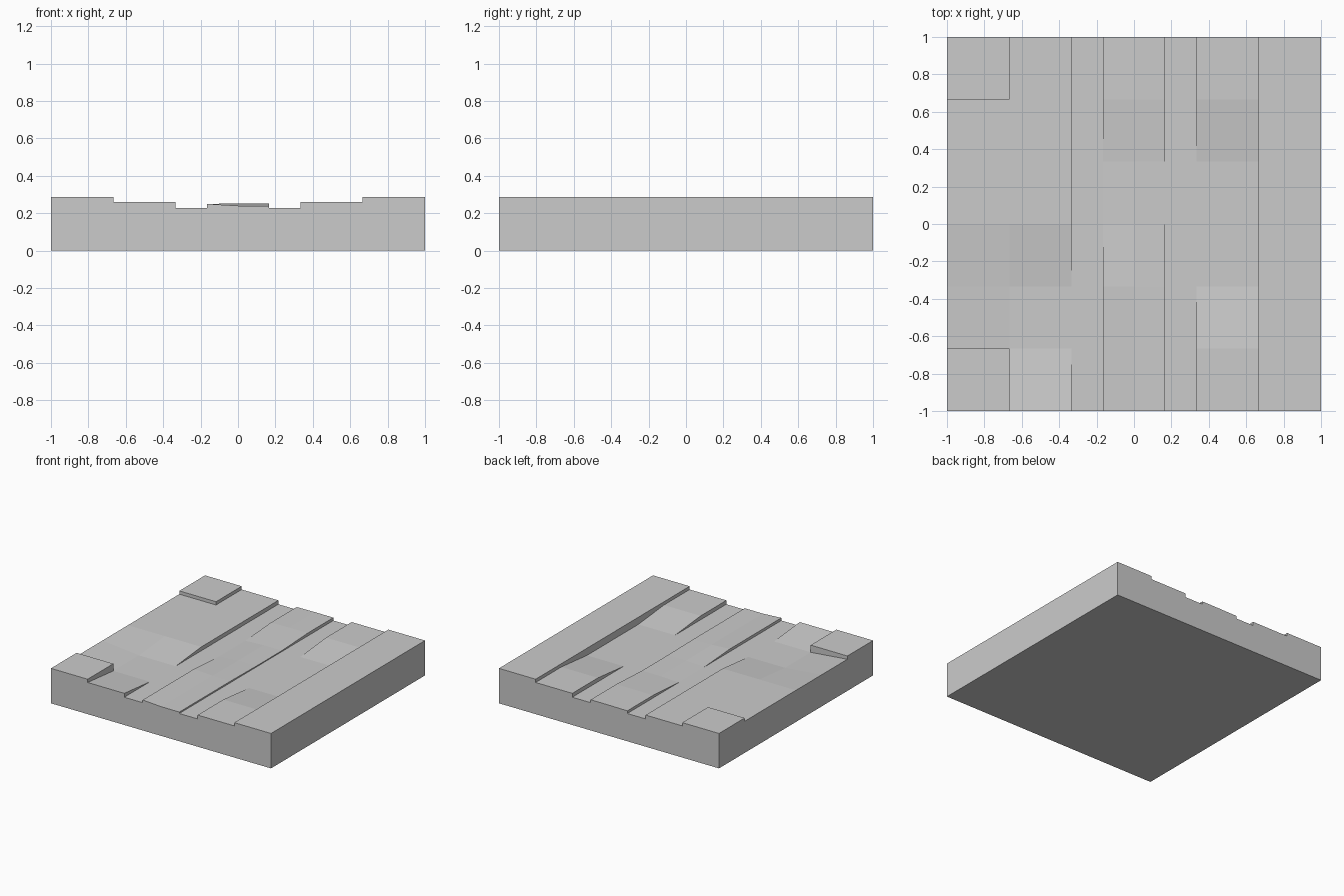
import bpy, bmesh

if "Cube" in bpy.data.objects:
    bpy.data.objects.remove(bpy.data.objects["Cube"])

# Grid lines of the ground tile
T = 1 / 3
XS = [-1, -2*T, -T, -T/2, 0, T/2, T, 2*T, 1]
YS = [-1, -2*T, -T, 0, T, 2*T, 1]
TOP, PATH, RUT = 0.287, 0.26, 0.228

# Height profiles along y for the uneven strips
LEFT = [PATH, RUT, RUT, PATH, PATH, PATH, PATH]
RIGHT = [PATH, PATH, RUT, RUT, RUT, PATH, PATH]
MID_L = [0.25, 0.25, 0.25, RUT, RUT, 0.25, 0.25]
MID_R = [0.24, 0.24, 0.24, 0.236, 0.236, 0.252, 0.252]
FLAT, DIRT, LOW = [TOP]*7, [PATH]*7, [RUT]*7

# Each column of cells: profile on its left and right side
COLUMNS = [(DIRT, LEFT), (LEFT, LEFT), (LOW, LOW), (MID_L, MID_R),
           (MID_R, MID_R), (LOW, LOW), (RIGHT, RIGHT), (FLAT, FLAT)]
NX, NY = len(COLUMNS), len(YS) - 1


def height(i, j, a, b):
    """Height of corner (a, b) of cell (i, j); zero outside the tile."""
    if not (0 <= i < NX and 0 <= j < NY):
        return 0
    if i == 0 and j in (0, NY - 1):      # raised corner blocks
        return TOP
    return COLUMNS[i][a][j + b]


bm = bmesh.new()


def face(*points):
    bm.faces.new([bm.verts.new(p) for p in points])


def wall(p, q, h1, h2):
    """Vertical step between two neighbouring cells."""
    if abs(h1[0] - h2[0]) + abs(h1[1] - h2[1]) > 1e-5:
        face((*p, h1[0]), (*q, h1[1]), (*q, h2[1]), (*p, h2[0]))


# Top surface and underside
for i in range(NX):
    for j in range(NY):
        ring = [(0, 0), (1, 0), (1, 1), (0, 1)]
        face(*[(XS[i+a], YS[j+b], height(i, j, a, b)) for a, b in ring])
        face(*[(XS[i+a], YS[j+b], 0) for a, b in reversed(ring)])

# Steps and outer sides across x
for i in range(NX + 1):
    for j in range(NY):
        wall((XS[i], YS[j]), (XS[i], YS[j+1]),
             [height(i-1, j, 1, b) for b in (0, 1)],
             [height(i, j, 0, b) for b in (0, 1)])

# Steps and outer sides across y
for i in range(NX):
    for j in range(NY + 1):
        wall((XS[i], YS[j]), (XS[i+1], YS[j]),
             [height(i, j-1, a, 1) for a in (0, 1)],
             [height(i, j, a, 0) for a in (0, 1)])

bmesh.ops.remove_doubles(bm, verts=bm.verts, dist=1e-4)
bmesh.ops.dissolve_degenerate(bm, edges=bm.edges, dist=1e-4)
bmesh.ops.recalc_face_normals(bm, faces=bm.faces)

mesh = bpy.data.meshes.new("ground_tile")
bm.to_mesh(mesh)
bm.free()
tile = bpy.data.objects.new("ground_tile", mesh)
bpy.context.collection.objects.link(tile)
